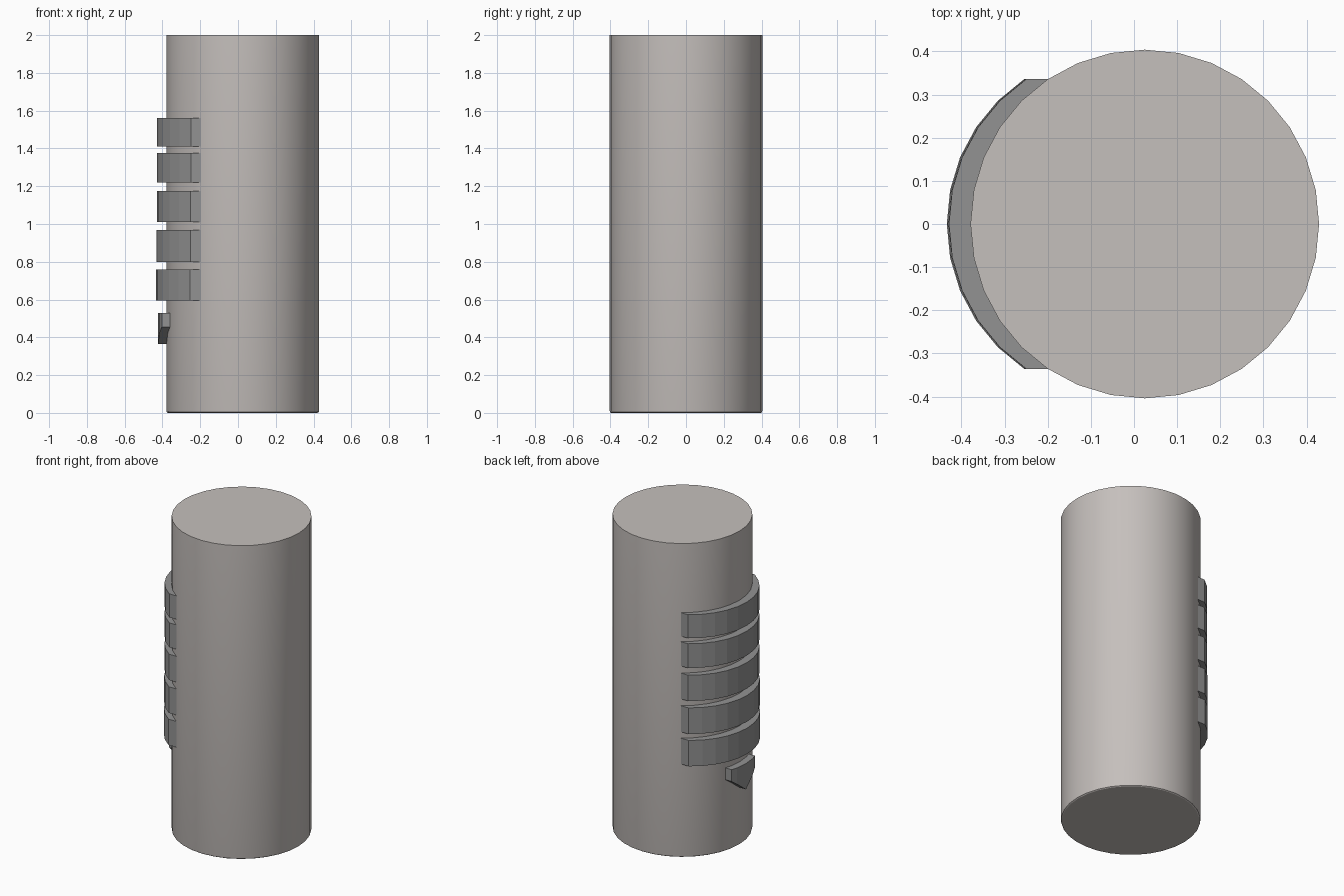
import bpy, bmesh, math

if "Cube" in bpy.data.objects:
    bpy.data.objects.remove(bpy.data.objects["Cube"])

R, CX, SIDES = 0.404, 0.025, 32


def material(name, rgb):
    m = bpy.data.materials.new(name)
    m.diffuse_color = (*rgb, 1)
    m.use_nodes = True
    m.node_tree.nodes["Principled BSDF"].inputs["Base Color"].default_value = m.diffuse_color
    return m


BODY = material("warm light grey", (0.56, 0.525, 0.505))
GRIP = material("mid grey", (0.29, 0.29, 0.29))


def finish(name, bm, mat):
    bmesh.ops.recalc_face_normals(bm, faces=bm.faces[:])
    me = bpy.data.meshes.new(name)
    bm.to_mesh(me)
    bm.free()
    me.materials.append(mat)
    ob = bpy.data.objects.new(name, me)
    bpy.context.collection.objects.link(ob)
    return ob


def surface_x(y):
    """x of the faceted body wall on the -x side at a given y"""
    step = 2 * math.pi / SIDES
    i = math.floor(math.asin(abs(y) / R) / step + 1e-6)
    a0, a1 = i * step, (i + 1) * step
    t = (abs(y) - R * math.sin(a0)) / (R * (math.sin(a1) - math.sin(a0)))
    return CX - R * (math.cos(a0) * (1 - t) + math.cos(a1) * t)


def raised_plate(name, columns, depth):
    """Plate pushed out along -x from the wall; columns are (y, z_low, z_high)"""
    bm = bmesh.new()
    rings = []
    for y, lo, hi in columns:
        xi, xo = surface_x(y) + 0.003, surface_x(y) - depth
        rings.append([bm.verts.new(p) for p in
                      ((xi, y, lo), (xo, y, lo), (xo, y, hi), (xi, y, hi))])
    for a, b in zip(rings, rings[1:]):
        for k in range(4):
            n = (k + 1) % 4
            bm.faces.new((a[k], a[n], b[n], b[k]))
    bm.faces.new(rings[0])
    bm.faces.new(rings[-1])
    return finish(name, bm, GRIP)


# Body: smooth cylinder with a small rounded bottom rim
bm = bmesh.new()
levels = [(R - 0.008, 0), (R - 0.002, 0.004), (R, 0.012), (R, 2.0)]
rings = [[bm.verts.new((CX + r * math.cos(2 * math.pi * i / SIDES),
                        r * math.sin(2 * math.pi * i / SIDES), z))
          for i in range(SIDES)] for r, z in levels]
for a, b in zip(rings, rings[1:]):
    for i in range(SIDES):
        j = (i + 1) % SIDES
        bm.faces.new((a[i], a[j], b[j], b[i]))
bm.faces.new(rings[0])
bm.faces.new(rings[-1])
body = finish("body", bm, BODY)
bpy.context.view_layer.objects.active = body
body.select_set(True)
bpy.ops.object.shade_smooth_by_angle(angle=math.radians(30))

# Grip bands: five curved bars wrapping the -x side
ys = [R * math.sin(2 * math.pi * i / SIDES) for i in range(-5, 6)]
bands = [(1.41, 1.56, 0.050), (1.22, 1.375, 0.050), (1.01, 1.175, 0.051),
         (0.80, 0.967, 0.053), (0.595, 0.76, 0.055)]
for n, (lo, hi, depth) in enumerate(bands, 1):
    raised_plate(f"grip_band_{n}", [(y, lo, hi) for y in ys], depth)

# Pointer: downward arrow plate below the bands
w, top, shoulder, tip = 0.117, 0.53, 0.455, 0.365
cols = [(y, tip + (shoulder - tip) * abs(y) / w, top)
        for y in (-w, ys[4], 0, ys[6], w)]
raised_plate("pointer", cols, 0.044)
